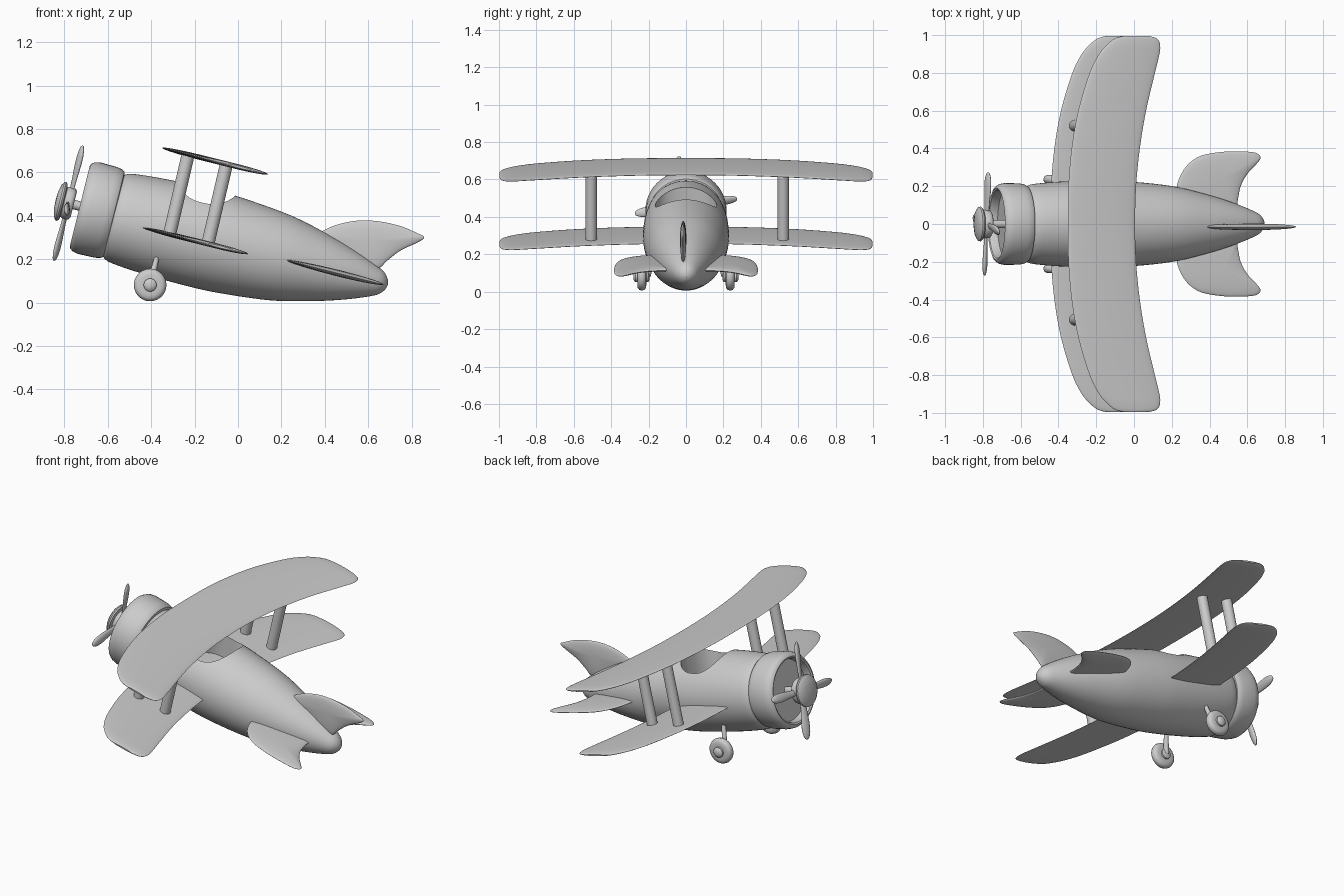
import bpy, bmesh
from math import sin, cos, pi, radians
from mathutils import Matrix, Vector

if "Cube" in bpy.data.objects:
    bpy.data.objects.remove(bpy.data.objects["Cube"])

TILT = Matrix.Rotation(radians(14), 4, 'Y')   # aircraft rests nose-up
AXIS = 0.25                                   # fuselage axis height before tilting
I = Matrix()
T = Matrix.Translation


def skin(name, rings, mat=I):
    """Skin a list of closed rings, cap the ends, shade smooth."""
    n = len(rings[0])
    bm = bmesh.new()
    vs = [[bm.verts.new(mat @ Vector(p)) for p in r] for r in rings]
    for a, b in zip(vs, vs[1:]):
        for i in range(n):
            bm.faces.new((a[i], a[(i + 1) % n], b[(i + 1) % n], b[i]))
    bm.faces.new(vs[0])
    bm.faces.new(vs[-1])
    bmesh.ops.remove_doubles(bm, verts=bm.verts, dist=1e-5)
    bmesh.ops.recalc_face_normals(bm, faces=bm.faces)
    me = bpy.data.meshes.new(name)
    bm.to_mesh(me)
    bm.free()
    ob = bpy.data.objects.new(name, me)
    bpy.context.collection.objects.link(ob)
    smooth(ob)
    return ob


def smooth(ob):
    bpy.ops.object.select_all(action='DESELECT')
    ob.select_set(True)
    bpy.context.view_layer.objects.active = ob
    bpy.ops.object.shade_smooth_by_angle(angle=radians(40))


def revolve(name, profile, mat=I, seg=48):
    """Revolve (x, radius) points about the x axis."""
    return skin(name, [[(x, r * cos(2 * pi * i / seg), r * sin(2 * pi * i / seg))
                        for i in range(seg)] for x, r in profile], mat)


def rod(name, a, b, r, r2=None, mat=I):
    a, b = Vector(a), Vector(b)
    rot = (b - a).to_track_quat('X', 'Z').to_matrix().to_4x4()
    return revolve(name, [(0, r), ((b - a).length, r2 or r)], mat @ T(a) @ rot, 24)


def spline(pts, sub=5, closed=True):
    """Catmull-Rom resampling of a 2D outline."""
    P = [Vector(p) for p in pts]
    n, out = len(P), []
    for i in range(n if closed else n - 1):
        if closed:
            a, b, c, d = (P[(i + k) % n] for k in (-1, 0, 1, 2))
        else:
            a, b, c, d = (P[min(max(i + k, 0), n - 1)] for k in (-1, 0, 1, 2))
        for j in range(sub):
            t = j / sub
            out.append(0.5 * (2 * b + (c - a) * t + (2 * a - 5 * b + 4 * c - d) * t * t
                              + (3 * b - a - 3 * c + d) * t ** 3))
    return out if closed else out + [P[-1]]


def fin(name, outline, half, mat):
    """Pillow-shaped plate from an outline in local xy."""
    pts = spline(outline)
    c = sum(pts, Vector((0, 0))) / len(pts)
    rings = []
    for k in range(17):
        a = -pi / 2 + pi * k / 16
        rings.append([(*(c + (p - c) * cos(a)), half * sin(a)) for p in pts])
    return skin(name, rings, mat)


# fuselage with open cockpit
body = [(-.66, .185), (-.645, .2), (-.6, .213), (-.43, .226), (-.2, .23), (-.05, .222),
        (.1, .207), (.2, .19), (.31, .163), (.4, .138), (.5, .105), (.58, .073),
        (.62, .052), (.643, .025), (.65, 0)]
fuselage = revolve("fuselage", spline(body, 3, False), TILT @ T((0, 0, AXIS - .003)), 64)


def squarish(v):
    return abs(v) ** .8 * (1 if v > 0 else -1)


cutter = skin("cockpit_cutter", [[(-.27 + .138 * squarish(cos(2 * pi * i / 48)),
                                   .165 * squarish(sin(2 * pi * i / 48)), w)
                                  for i in range(48)] for w in (.27, .7)], TILT)
mod = fuselage.modifiers.new("cockpit", 'BOOLEAN')
mod.operation, mod.object, mod.solver = 'DIFFERENCE', cutter, 'EXACT'
bpy.context.view_layer.objects.active = fuselage
bpy.ops.object.modifier_apply(modifier="cockpit")
bpy.data.objects.remove(cutter)
smooth(fuselage)

# engine cowl with recessed front
revolve("engine_cowl", [(-.65, 0), (-.65, .19), (-.653, .202), (-.665, .21), (-.69, .215),
                        (-.77, .217), (-.795, .212), (-.81, .202), (-.815, .19), (-.81, .181),
                        (-.795, .176), (-.765, .175), (-.765, 0)], TILT @ T((0, 0, AXIS + .006)))

# propeller: spinner disc, hub, shaft, four blades
HUB = TILT @ T((0, 0, AXIS + .005))
revolve("propeller_spinner", [(-.93, 0), (-.928, .04), (-.92, .075), (-.91, .09), (-.902, .092),
                              (-.894, .086), (-.888, .06), (-.888, 0)], HUB)
revolve("propeller_hub", [(-.895, 0), (-.895, .06), (-.888, .071), (-.878, .075), (-.86, .075),
                          (-.85, .071), (-.844, .06), (-.844, 0)], HUB)
rod("propeller_shaft", (-.86, 0, 0), (-.75, 0, 0), .022, mat=HUB)
for k in range(4):
    m = (HUB @ T((-.869, 0, 0)) @ Matrix.Rotation(radians(8.5) + k * pi / 2, 4, 'X')
         @ T((0, 0, .168)) @ Matrix.Rotation(radians(20), 4, 'Z')
         @ Matrix.Rotation(-pi / 2, 4, 'Y') @ Matrix.Diagonal((1, 1, .5, 1)))
    revolve(f"propeller_blade_{k + 1}", spline([(-.12, .016), (-.05, .02), (.02, .026), (.07, .024),
                                                (.1, .014), (.107, .006), (.108, 0)], 3, False), m, 24)

# two identical swept wings: (y, leading x, trailing x) in plan view
plan = [(0, -.35, .005), (.2, -.347, .011), (.4, -.33, .031), (.6, -.295, .064), (.8, -.235, .111),
        (.9, -.185, .135), (.94, -.152, .139), (.97, -.12, .132), (.987, -.09, .112), (.996, -.05, .07)]
half_span = spline([Vector(p) for p in plan], 3, False)
stations = [(-y, l, t) for y, l, t in half_span[:0:-1]] + [tuple(p) for p in half_span]
for name, w in (("upper_wing", .607), ("lower_wing", .229)):
    rings = []
    for y, l, t in stations:
        l, t = (l - .147) / .97, (t - .147) / .97
        h = .012 * min(1, (t - l) / .3)
        rings.append([((l + t) / 2 + (t - l) / 2 * cos(2 * pi * i / 28), y,
                       w + h * sin(2 * pi * i / 28)) for i in range(28)])
    skin(name, rings, TILT)

# wing struts
for side, y in (("left", -.507), ("right", .52)):
    for end, u in (("front", -.382), ("rear", -.2)):
        rod(f"{side}_{end}_wing_strut", (u, y, .227), (u - .006, y, .606), .03, mat=TILT)

# tailplanes
tail = [(.24, .1), (.225, .19), (.265, .29), (.34, .355), (.45, .38), (.56, .384), (.64, .378),
        (.67, .355), (.655, .325), (.6, .265), (.565, .2), (.55, .13), (.53, .06), (.38, .03)]
for side, s in (("left", -1), ("right", 1)):
    fin(f"{side}_tailplane", [((x - .059) / .97, s * y) for x, y in tail], .015, TILT @ T((0, 0, .243)))

# upright tail fin, outline given in the x-z plane
fin("tail_fin", [(.36, .3), (.41, .34), (.48, .365), (.56, .378), (.65, .374), (.75, .352), (.83, .318),
                 (.858, .302), (.838, .282), (.75, .24), (.69, .195), (.64, .155), (.55, .17), (.44, .24)],
    .017, T((0, -.015, 0)) @ Matrix.Rotation(pi / 2, 4, 'X'))

# landing gear
for side, s in (("left", -1), ("right", 1)):
    m = T((-.405, s * .236, .081)) @ Matrix.Rotation(s * pi / 2, 4, 'Z')
    revolve(f"{side}_wheel", [(-.024, 0), (-.024, .045), (-.022, .06), (-.014, .071), (0, .075),
                              (.014, .071), (.022, .06), (.024, .045), (.024, 0)], m)
    revolve(f"{side}_wheel_hub", [(-.04, 0), (-.04, .02), (-.034, .03), (.034, .03), (.042, .022),
                                  (.046, .01), (.046, 0)], m, 24)
    rod(f"{side}_wheel_leg", (-.405, s * .205, .083), (-.37, s * .165, .225), .016, .011)
